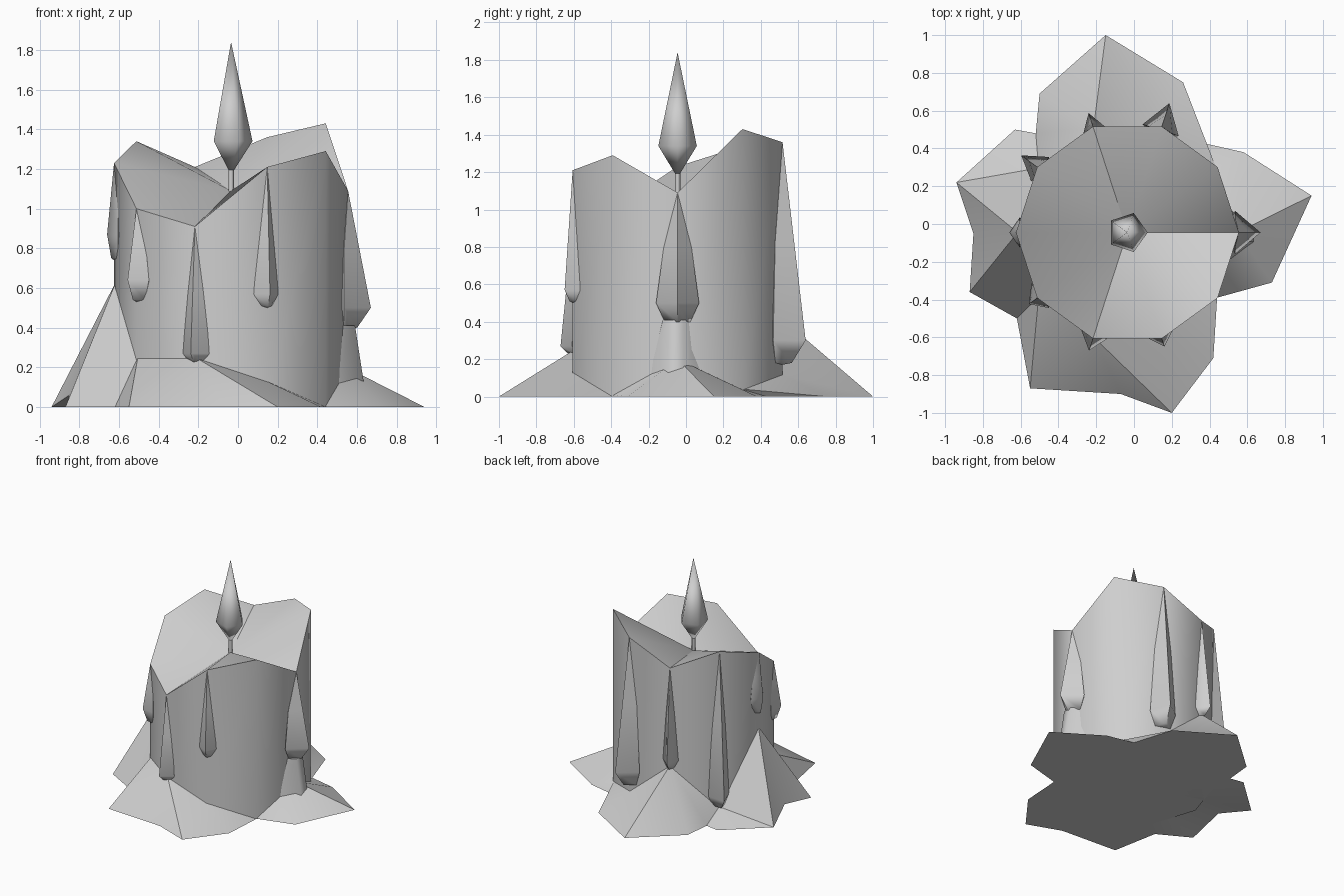
import bpy, math
from mathutils import Vector

cube = bpy.data.objects.get("Cube")
if cube:
    bpy.data.objects.remove(cube, do_unlink=True)

wax = bpy.data.materials.new("pale_grey")
wax.use_nodes = True
wax.diffuse_color = (0.62, 0.62, 0.62, 1)
wax.node_tree.nodes["Principled BSDF"].inputs["Base Color"].default_value = (0.62, 0.62, 0.62, 1)

CENTRE = Vector((-0.035, -0.045, 0))
RADIUS = 0.59
SIDES = 10


def make(name, verts, faces, angle=40):
    mesh = bpy.data.meshes.new(name)
    mesh.from_pydata([tuple(v) for v in verts], [], faces)
    mesh.materials.append(wax)
    obj = bpy.data.objects.new(name, mesh)
    bpy.context.collection.objects.link(obj)
    bpy.ops.object.select_all(action='DESELECT')
    obj.select_set(True)
    bpy.context.view_layer.objects.active = obj
    bpy.ops.object.mode_set(mode='EDIT')
    bpy.ops.mesh.select_all(action='SELECT')
    bpy.ops.mesh.normals_make_consistent(inside=False)
    bpy.ops.object.mode_set(mode='OBJECT')
    bpy.ops.object.shade_smooth_by_angle(angle=math.radians(angle))
    return obj


def polar(i, radius, z, sides=SIDES):
    a = math.tau * i / sides
    return CENTRE + Vector((radius * math.cos(a), radius * math.sin(a), z))


def lathe(name, profile, sides):
    # closed spindle from (radius, z) rings between two end points
    rings = profile[1:-1]
    verts = [polar(i, r, z, sides) for r, z in rings for i in range(sides)]
    low, high = len(verts), len(verts) + 1
    verts += [CENTRE + Vector((0, 0, profile[k][1])) for k in (0, -1)]
    faces = []
    top = (len(rings) - 1) * sides
    for i in range(sides):
        j = (i + 1) % sides
        faces += [(low, j, i), (high, top + i, top + j)]
        for k in range(0, top, sides):
            faces.append((k + i, k + j, k + sides + j, k + sides + i))
    return make(name, verts, faces, 80)


# Candle body: ten-sided, uneven rim, dished top
rim = [1.09, 1.43, 1.36, 1.21, 1.34, 1.23, 1.0, 0.91, 1.21, 1.29]
verts = [polar(i, RADIUS, 0) for i in range(SIDES)]
verts += [polar(i, RADIUS, h) for i, h in enumerate(rim)]
verts.append(CENTRE + Vector((0, 0, 1.09)))
faces = [tuple(range(SIDES))]
for i in range(SIDES):
    j = (i + 1) % SIDES
    faces += [(i, j, SIDES + j, SIDES + i), (SIDES + i, SIDES + j, 2 * SIDES)]
make("candle_body", verts, faces)

# Wax pool: lobed outline joined to peaks against the body
peaks = [0.2, 0.04, 0.12, 0.42, 0.08, 0.63, 0.25, 0.25, 0.13, 0.01]
outline = [  # x, y, nearest body corner
    (0.94, 0.15, 0), (0.58, 0.38, 1), (0.36, 0.43, 1), (0.26, 0.75, 2),
    (-0.15, 1, 3), (-0.5, 0.69, 3), (-0.52, 0.48, 4), (-0.63, 0.5, 4),
    (-0.94, 0.22, 5), (-0.85, -0.05, 5), (-0.87, -0.36, 5), (-0.62, -0.5, 6),
    (-0.55, -0.87, 7), (-0.07, -0.9, 7), (0.2, -1, 8), (0.42, -0.71, 8),
    (0.44, -0.39, 9), (0.73, -0.31, 0)]
verts = [polar(i, RADIUS * 0.985, h) for i, h in enumerate(peaks)]
verts += [(x, y, 0.06 if (x, y) == (-0.85, -0.05) else 0) for x, y, _ in outline]
verts.append(CENTRE)
faces = []
for k, (_, _, a) in enumerate(outline):
    n = (k + 1) % len(outline)
    b = outline[n][2]
    p, q = SIDES + k, SIDES + n
    faces += [(p, q, a), (len(verts) - 1, q, p)]
    if a != b:
        faces.append((a, q, b))
make("wax_pool", verts, faces, 35)


# Drips: teardrops with a ridge, running down from the rim corners
def drip(name, corner, widest, bottom, half, out):
    d = (polar(corner, 1, 0) - CENTRE).normalized()
    side = Vector((-d.y, d.x, 0))
    top = rim[corner]
    base = polar(corner, RADIUS, 0)

    def at(w, o, z):
        return base + side * w + d * o + Vector((0, 0, z))

    verts = [at(0, 0, top)]
    for z, w, o in (((top + widest) / 2, 0.65, 0.5), (widest, 1, 1),
                    (bottom + 0.01, 0.6, 0.4)):
        verts += [at(-half * w, -0.02, z), at(0, out * o, z),
                  at(half * w, -0.02, z), at(0, -0.08, z)]
    verts.append(at(0, 0, bottom))
    faces = []
    for i in range(4):
        j = (i + 1) % 4
        faces += [(0, 1 + i, 1 + j), (13, 9 + j, 9 + i)]
        faces += [(k + i, k + j, k + 4 + j, k + 4 + i) for k in (1, 5)]
    make(name, verts, faces, 75)


for n, spec in enumerate([
        (0, 0.5, 0.39, 0.115, 0.115), (2, 0.3, 0.17, 0.1, 0.13),
        (3, 0.46, 0.39, 0.06, 0.075), (4, 0.17, 0.08, 0.08, 0.105),
        (5, 0.87, 0.74, 0.08, 0.035), (6, 0.64, 0.53, 0.08, 0.055),
        (7, 0.27, 0.22, 0.07, 0.068), (8, 0.57, 0.5, 0.065, 0.045)]):
    drip(f"wax_drip_{n + 1}", *spec)

# Run of wax below the side drip
verts = []
for z, x, y0, y1 in ((0.02, 0.65, -0.24, 0.17), (0.41, 0.59, -0.16, 0.06)):
    verts += [(0.45, y0, z), (x, -0.045 - 0.05, z), (x, -0.045 + 0.03, z), (0.45, y1, z)]
faces = [(0, 1, 2, 3), (4, 5, 6, 7)]
faces += [(i, (i + 1) % 4, 4 + (i + 1) % 4, 4 + i) for i in range(4)]
make("wax_run", verts, faces, 60)

# Wick and flame
lathe("wick", [(0, 1.05), (0.015, 1.05), (0.015, 1.22), (0, 1.22)], 5)
lathe("flame", [(0, 1.17), (0.108, 1.34), (0, 1.84)], 5)
